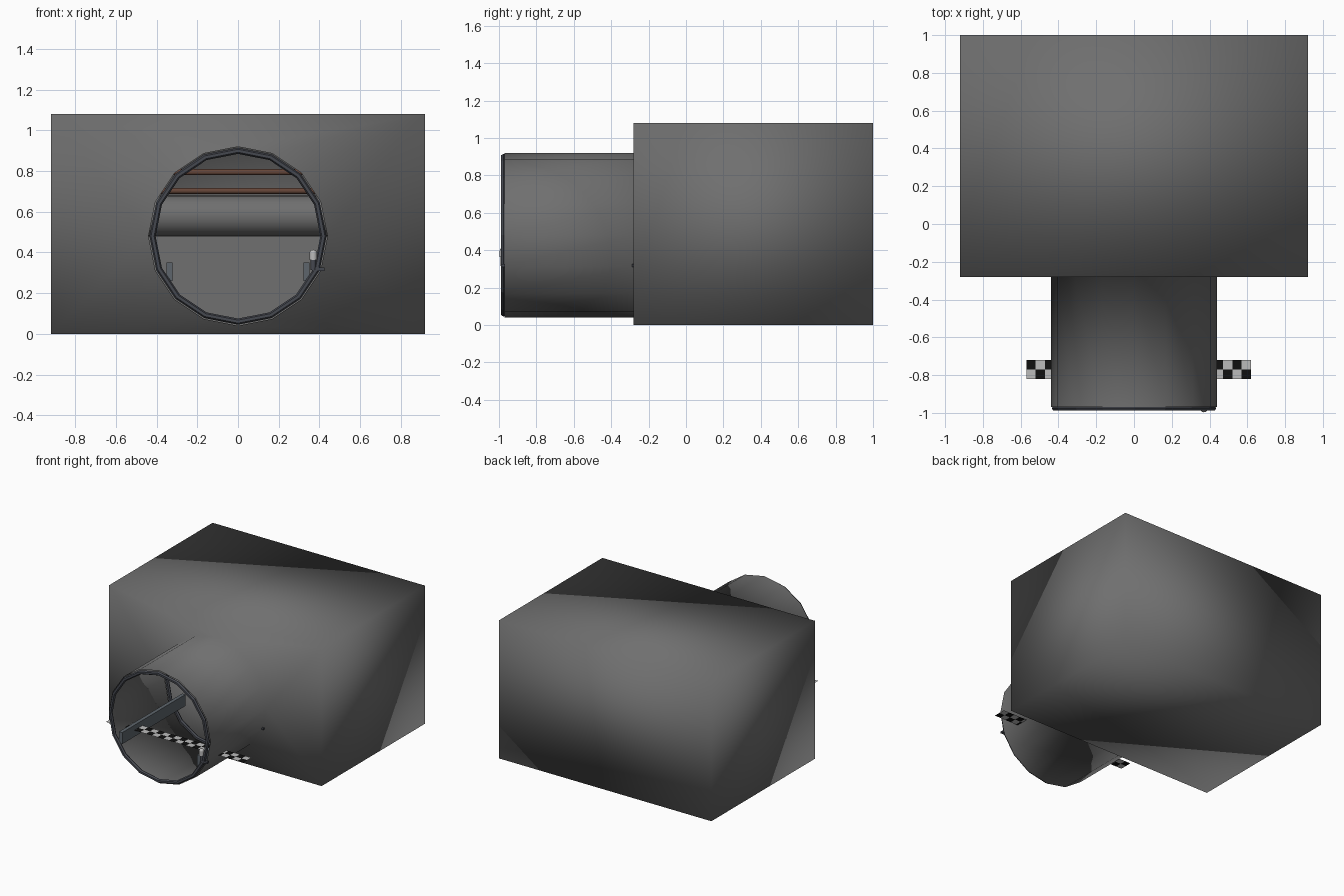
import bpy, bmesh
from math import sin, cos, tau, pi, radians

if "Cube" in bpy.data.objects:
    bpy.data.objects.remove(bpy.data.objects["Cube"])


def mat(name, c):
    m = bpy.data.materials.new(name)
    m.diffuse_color = (*c, 1)
    m.use_nodes = True
    m.node_tree.nodes["Principled BSDF"].inputs["Base Color"].default_value = m.diffuse_color
    return m


SHELL = mat("shell_grey", (0.16, 0.16, 0.16))
DARK = mat("dark_steel", (0.06, 0.065, 0.08))
STEEL = mat("blue_steel", (0.11, 0.13, 0.15))
BROWN = mat("rust", (0.13, 0.06, 0.04))
WHITE = mat("white", (0.5, 0.5, 0.5))
BLACK = mat("black", (0.005, 0.005, 0.005))
CZ, N = 0.48, 16


def from_bm(name, bm, mats):
    me = bpy.data.meshes.new(name)
    bm.to_mesh(me)
    bm.free()
    ob = bpy.data.objects.new(name, me)
    bpy.context.collection.objects.link(ob)
    for m in mats:
        me.materials.append(m)
    return ob


def finish(name, m, smooth=False):
    ob = bpy.context.object
    ob.name = name
    ob.data.materials.append(m)
    if smooth:
        bpy.ops.object.shade_smooth_by_angle(angle=radians(40))
    return ob


def box(name, lo, hi, m):
    bpy.ops.mesh.primitive_cube_add(size=1, location=[(a + b) / 2 for a, b in zip(lo, hi)])
    bpy.context.object.scale = [b - a for a, b in zip(lo, hi)]
    return finish(name, m)


def cyl(name, r, depth, loc, m, rot=(0, 0, 0), sides=12):
    bpy.ops.mesh.primitive_cylinder_add(vertices=sides, radius=r, depth=depth, location=loc, rotation=rot)
    return finish(name, m, True)


# Room and entry tunnel as one smooth open shell
bm = bmesh.new()
corners = [(0.92, 1.08), (0.92, 0), (-0.92, 0), (-0.92, 1.08)]
front = [bm.verts.new((x, -0.28, z)) for x, z in corners]
back = [bm.verts.new((x, 1.0, z)) for x, z in corners]


def circle(y):
    return [bm.verts.new((0.44 * sin(tau * i / N), y, CZ + 0.44 * cos(tau * i / N))) for i in range(N)]


inner, mouth = circle(-0.28), circle(-0.97)
bm.faces.new(back)
for q in range(4):
    bm.faces.new((front[q], front[(q + 1) % 4], back[(q + 1) % 4], back[q]))
    bm.faces.new((inner[4 * q], front[q], front[q - 1]))
    for i in range(4 * q, 4 * q + 4):
        bm.faces.new((front[q], inner[i], inner[(i + 1) % N]))
for i in range(N):
    j = (i + 1) % N
    bm.faces.new((inner[i], inner[j], mouth[j], mouth[i]))
bmesh.ops.recalc_face_normals(bm, faces=bm.faces)
for f in bm.faces:
    f.smooth = True
from_bm("room_and_tunnel", bm, [SHELL])

# Rings at both tunnel ends
for label, y in (("front", -0.975), ("inner", -0.28)):
    bpy.ops.mesh.primitive_torus_add(major_segments=N, minor_segments=6, major_radius=0.42,
                                     minor_radius=0.015, location=(0, y, CZ), rotation=(pi / 2, 0, 0))
    finish(label + "_tunnel_ring", DARK)

# Guide rails along the tunnel
for label, s in (("left", -1), ("right", 1)):
    x = 0.337 * s
    box(label + "_guide_rail", (x - 0.014, -0.97, 0.26), (x + 0.014, -0.19, 0.35), STEEL)

# Chequered strip crossing the tunnel
bm = bmesh.new()
cols, x0, w = 24, -0.57, 1.19 / 24
grid = [[bm.verts.new((x0 + i * w, -0.82 + j * 0.05, 0.31)) for i in range(cols + 1)] for j in range(3)]
for j in range(2):
    for i in range(cols):
        f = bm.faces.new((grid[j][i], grid[j][i + 1], grid[j + 1][i + 1], grid[j + 1][i]))
        f.material_index = (i + j) % 2
from_bm("chequered_strip", bm, [WHITE, BLACK])

# Small lamps on brackets at the tunnel ends
for label, y in (("front", -0.978), ("inner", -0.28)):
    box(label + "_lamp_bracket", (0.365, y - 0.01, 0.31), (0.425, y + 0.01, 0.325), DARK)
    cyl(label + "_lamp_base", 0.013, 0.05, (0.37, y, 0.34), DARK)
    cyl(label + "_lamp_bulb", 0.019, 0.035, (0.37, y, 0.38), WHITE)
    bpy.ops.mesh.primitive_uv_sphere_add(segments=12, ring_count=6, radius=0.019, location=(0.37, y, 0.395))
    finish(label + "_lamp_cap", WHITE, True)

# Back wall fittings: low panel, rounded duct and two rusty pipes
box("low_wall_panel", (-0.9, 0.86, 0.02), (0.9, 0.98, 0.48), SHELL)
cyl("wall_duct", 0.1, 1.8, (0, 0.9, 0.58), SHELL, (0, pi / 2, 0), 24)
for label, z in (("lower", 0.703), ("upper", 0.795)):
    cyl(label + "_wall_pipe", 0.015, 1.8, (0, 0.92, z), BROWN, (0, pi / 2, 0))
